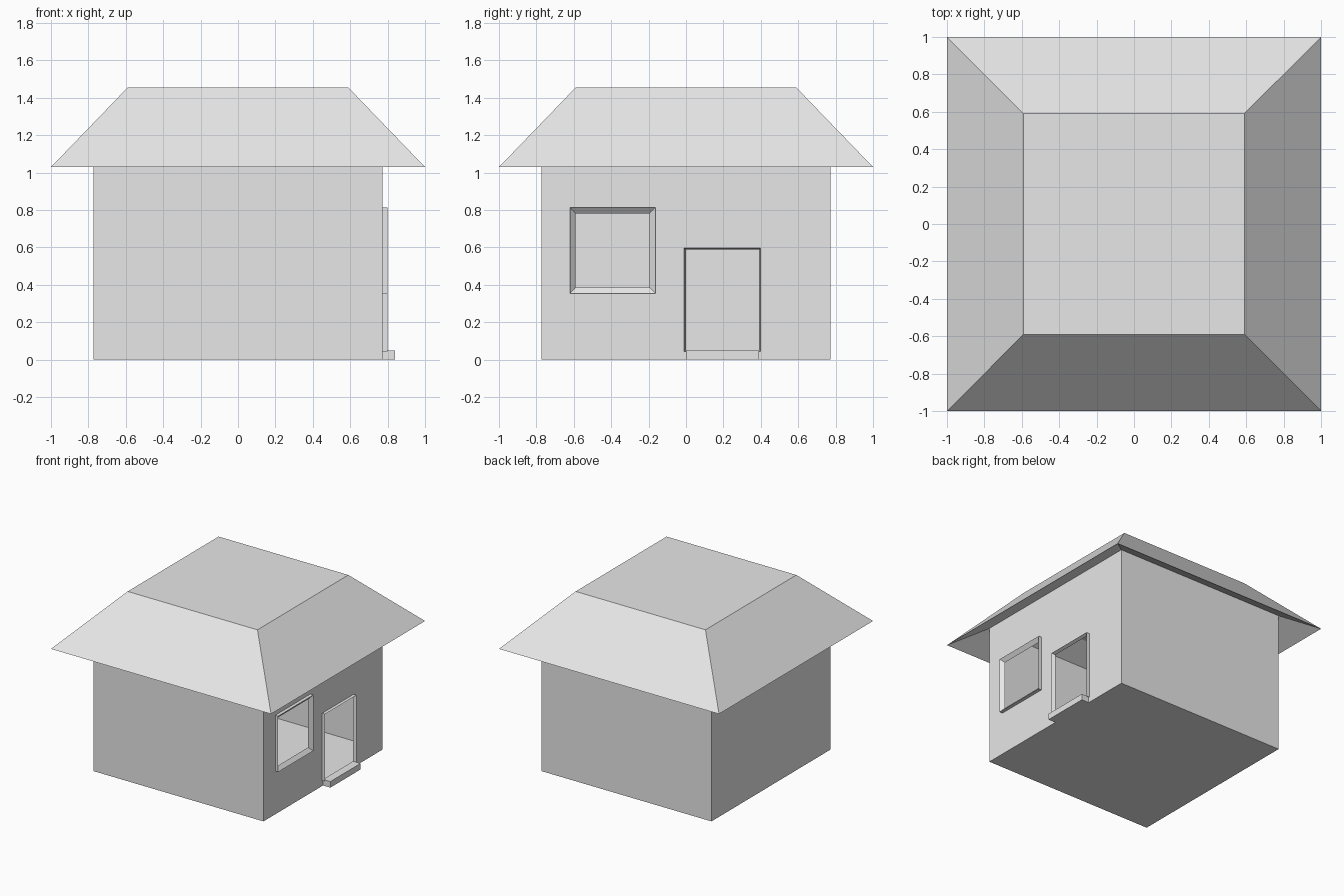
import bpy
import bmesh

cube = bpy.data.objects.get("Cube")
if cube:
    bpy.data.objects.remove(cube, do_unlink=True)

grey = bpy.data.materials.new("plain_grey")
grey.use_nodes = True
COLOUR = (0.8, 0.8, 0.8, 1)
grey.diffuse_color = COLOUR
grey.node_tree.nodes["Principled BSDF"].inputs["Base Color"].default_value = COLOUR

HALF = 0.773      # half width of the walls
EAVE = 1.03       # height of the roof edge
WALL_TOP = 1.16   # where the walls meet the sloping roof underside
PROUD = 0.8       # outer x of the window and door frames


def finish(name, bm, fix_normals=False):
    bmesh.ops.remove_doubles(bm, verts=bm.verts, dist=0.0005)
    if fix_normals:
        bmesh.ops.recalc_face_normals(bm, faces=bm.faces)
    mesh = bpy.data.meshes.new(name)
    bm.to_mesh(mesh)
    bm.free()
    mesh.materials.append(grey)
    obj = bpy.data.objects.new(name, mesh)
    bpy.context.collection.objects.link(obj)
    return obj


def face(bm, points):
    return bm.faces.new([bm.verts.new(p) for p in points])


def square(r, z):
    return [(-r, -r, z), (r, -r, z), (r, r, z), (-r, r, z)]


def skin(bm, a, b, closed=True):
    """Join two matching rings of points with quads."""
    n = len(a)
    for i in range(n if closed else n - 1):
        j = (i + 1) % n
        face(bm, [a[i], a[j], b[j], b[i]])


# Openings in the side wall: y low, y high, z low, z high
window = (-0.59, -0.195, 0.387, 0.782)
door = (0.0, 0.39, 0.045, 0.588)


def in_opening(y, z):
    return any(o[0] < y < o[1] and o[2] < z < o[3] for o in (window, door))


# Walls: thin hollow room with a floor, openings in the +x side
bm = bmesh.new()
face(bm, square(HALF, 0)[::-1])
low, high = square(HALF, 0), square(HALF, WALL_TOP)
for i in (0, 2, 3):
    j = (i + 1) % 4
    face(bm, [low[i], low[j], high[j], high[i]])
ys = sorted({-HALF, HALF, *window[:2], *door[:2]})
zs = sorted({0, WALL_TOP, *window[2:], *door[2:]})
for y0, y1 in zip(ys, ys[1:]):
    for z0, z1 in zip(zs, zs[1:]):
        if not in_opening((y0 + y1) / 2, (z0 + z1) / 2):
            face(bm, [(HALF, y0, z0), (HALF, y1, z0), (HALF, y1, z1), (HALF, y0, z1)])
bmesh.ops.remove_doubles(bm, verts=bm.verts, dist=0.0005)
bmesh.ops.dissolve_limit(bm, angle_limit=0.01, verts=bm.verts, edges=bm.edges)
finish("walls", bm)

# Roof: flat-topped hip with a shallower hollow underside
bm = bmesh.new()
eave = square(1, EAVE)
top = square(0.59, 1.455)
under = square(0.59, 1.264)
skin(bm, eave, top)
face(bm, top)
skin(bm, eave[::-1], under[::-1])
face(bm, under[::-1])
finish("roof", bm)


def ring(x, y0, y1, z0, z1):
    """Outline of an opening, starting and ending at the sill."""
    return [(x, y1, z0), (x, y1, z1), (x, y0, z1), (x, y0, z0)]


def frame(name, outer, inner, closed):
    """Raised frame whose front edge flares outward from the opening."""
    bm = bmesh.new()
    back, front = ring(HALF, *outer), ring(PROUD, *outer)
    reveal = ring(HALF, *inner)
    skin(bm, back, front, closed)
    skin(bm, front, reveal, closed)
    if not closed:
        for k in (0, -1):
            face(bm, [back[k], front[k], reveal[k]])
    finish(name, bm, True)


frame("window_frame", (-0.62, -0.163, 0.355, 0.814), window, True)
frame("door_frame", (-0.012, 0.397, 0.045, 0.598), door, False)

# Doorstep
bm = bmesh.new()
bmesh.ops.create_cube(bm, size=1)
bmesh.ops.scale(bm, vec=(0.067, 0.39, 0.05), verts=bm.verts)
bmesh.ops.translate(bm, vec=(0.8065, 0.195, 0.025), verts=bm.verts)
finish("doorstep", bm)
